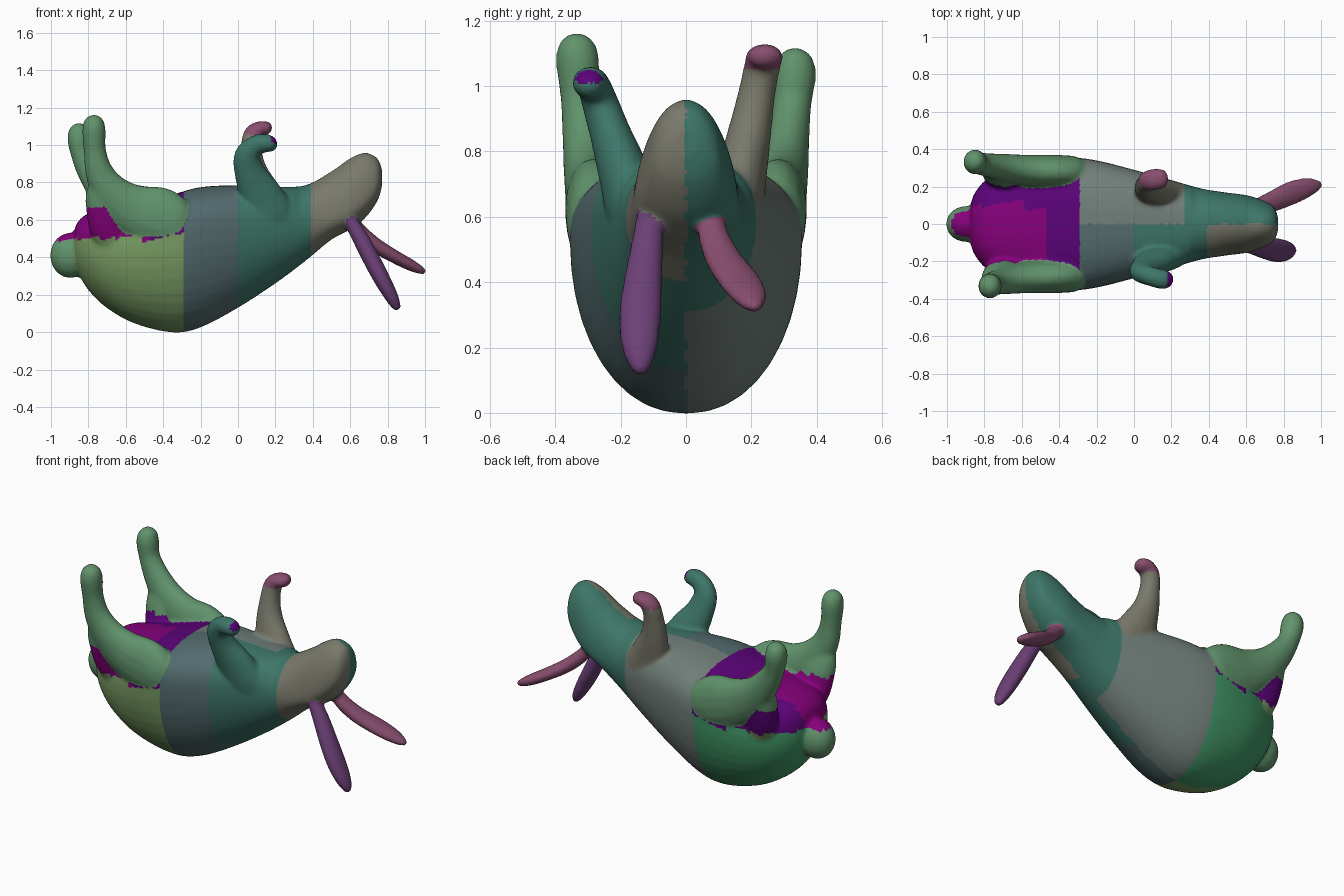
import bpy, bmesh
from math import sin, cos, pi, copysign
from mathutils import Vector
from mathutils.bvhtree import BVHTree


def material(name, rgb):
    m = bpy.data.materials.new(name)
    m.diffuse_color = (*[c ** 2.2 for c in rgb], 1)
    return m


olive = material("olive", (0.47, 0.61, 0.39))
green = material("green", (0.26, 0.58, 0.40))
leaf = material("leaf", (0.38, 0.57, 0.42))
magenta = material("magenta", (0.52, 0.02, 0.48))
violet = material("violet", (0.36, 0.04, 0.47))
slate = material("slate", (0.33, 0.42, 0.43))
grey = material("grey", (0.44, 0.49, 0.47))
teal = material("teal", (0.25, 0.46, 0.41))
taupe = material("taupe", (0.47, 0.47, 0.42))
plum = material("plum", (0.42, 0.26, 0.46))
rose = material("rose", (0.53, 0.31, 0.43))
palette = [olive, green, leaf, magenta, violet, slate, grey, teal, taupe, plum, rose]

parts = bmesh.new()   # every part is gathered here, then fused into one skin


def spline(keys, steps):
    """Smooth interpolation through tuples of numbers."""
    out = []
    for i in range(len(keys) - 1):
        a, b = keys[max(i - 1, 0)], keys[i]
        c, d = keys[i + 1], keys[min(i + 2, len(keys) - 1)]
        for s in range(steps):
            t = s / steps
            out.append([0.5 * (2 * q + (r - p) * t + (2 * p - 5 * q + 4 * r - w) * t * t
                               + (3 * q - p - 3 * r + w) * t ** 3)
                        for p, q, r, w in zip(a, b, c, d)])
    out.append(list(keys[-1]))
    return out


def skin(rings, pick):
    """Skin point rings, close the ends with fans, colour faces by place."""
    loops = [[parts.verts.new(p) for p in r] for r in rings]
    n = len(loops[0])
    faces = []
    for a, b in zip(loops, loops[1:]):
        for i in range(n):
            faces.append(parts.faces.new((a[i], a[(i + 1) % n], b[(i + 1) % n], b[i])))
    for r in (loops[0], loops[-1]):
        tip = parts.verts.new(sum((v.co for v in r), Vector()) / n)
        for i in range(n):
            faces.append(parts.faces.new((r[i], r[(i + 1) % n], tip)))
    bmesh.ops.recalc_face_normals(parts, faces=faces)
    for f in faces:
        f.material_index = palette.index(pick(f.calc_center_median()))


def limb(keys, pick, side=(0, 1, 0), n=16):
    """Tube through (x, y, z, half width along side, half depth)."""
    pts = spline(keys, 5)
    pos = [Vector(p[:3]) for p in pts]
    rings = []
    for i, p in enumerate(pts):
        d = (pos[min(i + 1, len(pts) - 1)] - pos[max(i - 1, 0)]).normalized()
        u = Vector(side)
        u = (u - d * u.dot(d)).normalized()
        v = d.cross(u)
        rings.append([pos[i] + u * p[3] * cos(2 * pi * k / n) + v * p[4] * sin(2 * pi * k / n)
                      for k in range(n)])
    skin(rings, pick)


# Body and head: (x, bottom z, top z, half width, z of greatest width)
slices = [(-0.875, 0.40, 0.53, 0.08, 0.46), (-0.86, 0.33, 0.585, 0.15, 0.46),
          (-0.80, 0.225, 0.635, 0.23, 0.46), (-0.70, 0.128, 0.655, 0.29, 0.46),
          (-0.55, 0.045, 0.68, 0.335, 0.47), (-0.35, -0.002, 0.735, 0.355, 0.52),
          (-0.20, 0.025, 0.775, 0.34, 0.54), (0.0, 0.13, 0.785, 0.29, 0.56),
          (0.20, 0.26, 0.778, 0.235, 0.58), (0.36, 0.38, 0.785, 0.19, 0.59),
          (0.50, 0.495, 0.86, 0.168, 0.60), (0.60, 0.548, 0.93, 0.155, 0.65),
          (0.68, 0.61, 0.960, 0.13, 0.71), (0.745, 0.70, 0.93, 0.095, 0.78),
          (0.77, 0.78, 0.87, 0.04, 0.825)]


def body_ring(s, n=40):
    x, lo, hi, w, mid = s
    e = 0.8 if x < 0.3 else 1.0
    ring = []
    for k in range(n):
        c, h = cos(2 * pi * k / n), sin(2 * pi * k / n)
        y = w * copysign(abs(c) ** (e if h > 0 else 0.92), c)
        z = mid + (hi - mid) * h ** e if h > 0 else mid + (mid - lo) * h
        ring.append((x, y, z))
    return ring


def body_colour(c):
    near = c.y < 0
    if c.x < -0.29:
        if c.z > 0.5:
            return magenta if (near or c.y < 0.1) and c.x < -0.45 else violet
        return olive if near else green
    if c.x < 0.0:
        return slate if near else grey
    if c.x < 0.28:
        return teal if near else grey
    if c.x < 0.4:
        return teal
    return taupe if near else teal


skin([body_ring(s) for s in spline(slices, 5)], body_colour)

# Hind legs: haunch, broad thigh along the belly side, shank and foot pointing up
for s, dx, dz in ((-1, 0, 0), (1, -0.08, -0.045)):
    limb([(-0.27, s * 0.26, 0.57, 0.03, 0.06), (-0.31, s * 0.272, 0.58, 0.085, 0.13),
          (-0.42, s * 0.28, 0.61, 0.09, 0.165), (-0.56, s * 0.285, 0.655, 0.085, 0.14),
          (-0.67 + dx * 0.2, s * 0.30, 0.74, 0.075, 0.105),
          (-0.74 + dx * 0.5, s * 0.315, 0.85, 0.064, 0.077),
          (-0.765 + dx * 0.85, s * 0.325, 0.97 + dz * 0.5, 0.06, 0.06),
          (-0.77 + dx, s * 0.332, 1.08 + dz, 0.067, 0.063),
          (-0.77 + dx, s * 0.336, 1.135 + dz, 0.052, 0.05),
          (-0.77 + dx, s * 0.338, 1.162 + dz, 0.018, 0.018)], lambda c: leaf)
    limb([(-0.72, s * 0.31, 0.86, 0.03, 0.03), (-0.72, s * 0.30, 0.77, 0.06, 0.09),
          (-0.705, s * 0.275, 0.67, 0.075, 0.11), (-0.67, s * 0.25, 0.55, 0.075, 0.12),
          (-0.62, s * 0.23, 0.42, 0.05, 0.08)],
         lambda c: leaf if c.z > 0.67 else (magenta if s < 0 else violet) if c.z > 0.5 else olive)

# Forelegs: wide shoulder, paw folded towards the head
limb([(0.20, -0.13, 0.46, 0.05, 0.07), (0.17, -0.155, 0.60, 0.085, 0.14),
      (0.12, -0.19, 0.73, 0.078, 0.118), (0.065, -0.23, 0.85, 0.064, 0.085),
      (0.05, -0.26, 0.94, 0.057, 0.072), (0.09, -0.28, 0.995, 0.052, 0.056),
      (0.15, -0.295, 1.01, 0.054, 0.05), (0.19, -0.30, 1.0, 0.042, 0.038),
      (0.21, -0.303, 0.995, 0.014, 0.014)],
     lambda c: violet if c.x > 0.18 and c.z > 1.01 else teal)
limb([(0.20, 0.12, 0.46, 0.05, 0.07), (0.17, 0.145, 0.60, 0.085, 0.14),
      (0.12, 0.17, 0.73, 0.078, 0.118), (0.08, 0.195, 0.86, 0.067, 0.08),
      (0.07, 0.215, 0.97, 0.058, 0.058), (0.08, 0.232, 1.055, 0.056, 0.052),
      (0.12, 0.24, 1.088, 0.058, 0.041), (0.165, 0.243, 1.09, 0.047, 0.034),
      (0.183, 0.244, 1.088, 0.014, 0.014)],
     lambda c: rose if c.z > 1.05 else taupe)

# Ears: flattened, hanging down behind the head
limb([(0.59, -0.11, 0.61, 0.04, 0.035), (0.645, -0.118, 0.52, 0.05, 0.044),
      (0.708, -0.132, 0.40, 0.06, 0.047), (0.766, -0.141, 0.29, 0.066, 0.045),
      (0.815, -0.142, 0.20, 0.056, 0.038), (0.843, -0.14, 0.145, 0.036, 0.028),
      (0.855, -0.139, 0.115, 0.014, 0.014)], lambda c: plum)
limb([(0.59, 0.07, 0.61, 0.04, 0.035), (0.66, 0.088, 0.53, 0.05, 0.04),
      (0.74, 0.12, 0.462, 0.058, 0.04), (0.84, 0.165, 0.402, 0.065, 0.036),
      (0.92, 0.193, 0.36, 0.056, 0.032), (0.98, 0.207, 0.33, 0.034, 0.022),
      (1.005, 0.21, 0.32, 0.012, 0.012)], lambda c: rose, side=(-0.25, 1, 0.15))

# Tail: small rounded tuft
limb([(-0.896 - 0.108 * cos(a), 0, 0.41, 0.095 * sin(a) + 0.002, 0.12 * sin(a) + 0.002)
      for a in [pi * k / 8 for k in range(9)]],
     lambda c: magenta if c.z > 0.49 else leaf)

# Fuse all parts into one continuous skin with soft joints
me = bpy.data.meshes.new("rabbit")
parts.to_mesh(me)
rabbit = bpy.data.objects.new("rabbit", me)
bpy.context.collection.objects.link(rabbit)
remesh = rabbit.modifiers.new("fuse", 'REMESH')
remesh.mode = 'VOXEL'
remesh.voxel_size = 0.011
soften = rabbit.modifiers.new("soften", 'SMOOTH')
soften.factor, soften.iterations = 0.5, 10
deps = bpy.context.evaluated_depsgraph_get()
fused = bpy.data.meshes.new_from_object(rabbit.evaluated_get(deps))
rabbit.modifiers.clear()
rabbit.data = fused
fused.materials.clear()
for m in palette:
    fused.materials.append(m)

# Carry each part's colour over to the fused skin
parts.faces.ensure_lookup_table()
tree = BVHTree.FromBMesh(parts)
for f in fused.polygons:
    f.material_index = parts.faces[tree.find_nearest(f.center)[2]].material_index
    f.use_smooth = True
parts.free()
